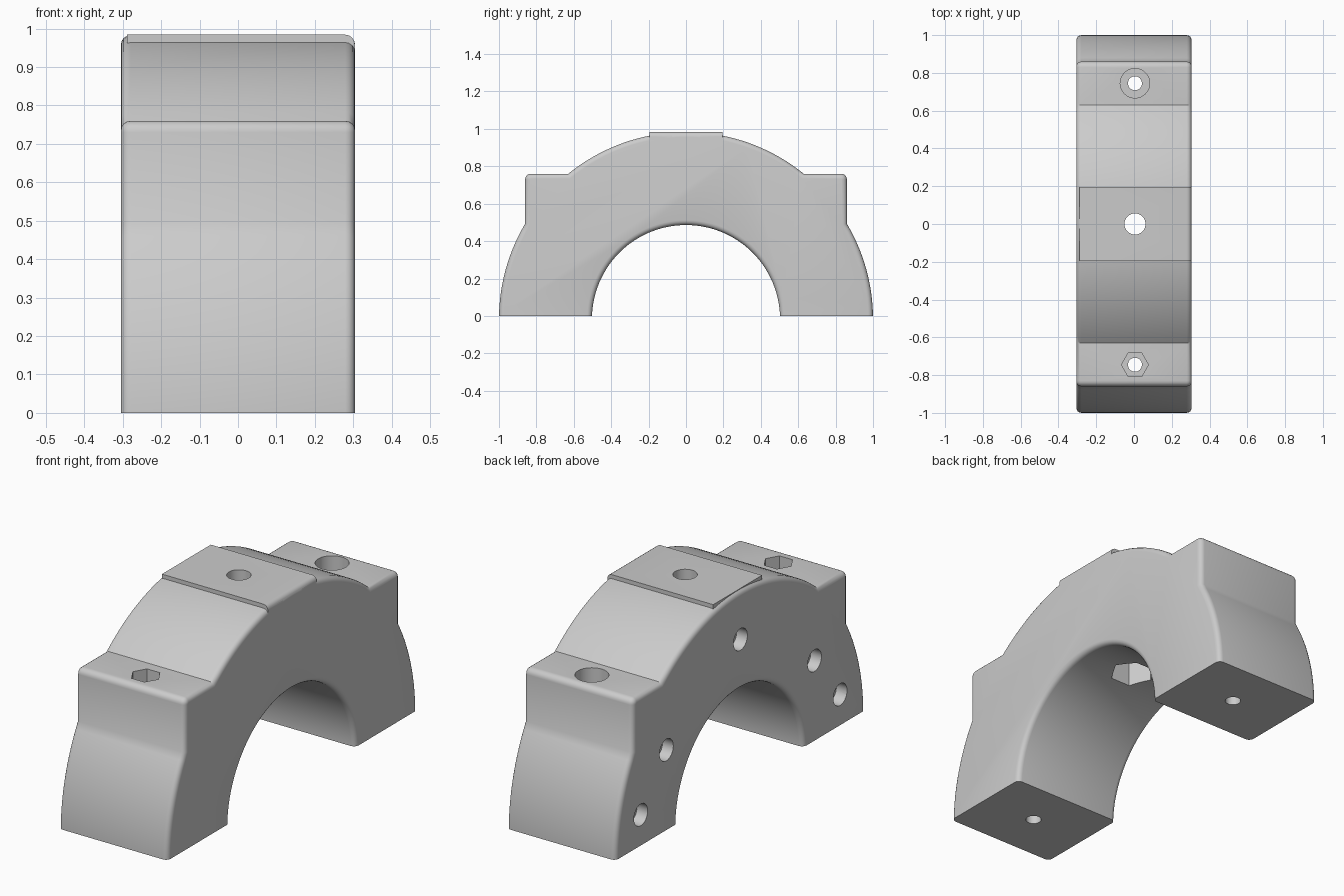
import bpy, bmesh, math
from mathutils import Matrix

if "Cube" in bpy.data.objects:
    bpy.data.objects.remove(bpy.data.objects["Cube"])

HALF_W, CZ, R_OUT, R_IN, FILLET = 0.305, -0.017, 1.0, 0.503, 0.026

grey = bpy.data.materials.new("light grey")
grey.diffuse_color = (0.6, 0.6, 0.6, 1)
grey.use_nodes = True
grey.node_tree.nodes["Principled BSDF"].inputs["Base Color"].default_value = grey.diffuse_color


def make_object(name, bm):
    bmesh.ops.recalc_face_normals(bm, faces=bm.faces)
    mesh = bpy.data.meshes.new(name)
    bm.to_mesh(mesh)
    bm.free()
    mesh.materials.append(grey)
    ob = bpy.data.objects.new(name, mesh)
    bpy.context.collection.objects.link(ob)
    return ob


def arc(r, a0, a1, n, cy=0.0, cz=CZ):
    return [(cy + r * math.cos(a0 + (a1 - a0) * i / n),
             cz + r * math.sin(a0 + (a1 - a0) * i / n)) for i in range(n + 1)]


def boolean(ob, other, operation):
    mod = ob.modifiers.new(operation, 'BOOLEAN')
    mod.operation, mod.solver, mod.object = operation, 'EXACT', other
    bpy.context.view_layer.objects.active = ob
    bpy.ops.object.modifier_apply(modifier=mod.name)
    bpy.data.objects.remove(other)


def cut(name, centre, r, length, sides=40, axis='Z'):
    """Subtract a prism or cylinder centred on the given point."""
    bm = bmesh.new()
    turn = Matrix.Rotation(math.pi / 2, 4, 'Y' if axis == 'X' else 'Z')
    bmesh.ops.create_cone(bm, cap_ends=True, segments=sides, radius1=r, radius2=r,
                          depth=length, matrix=Matrix.Translation(centre) @ turn)
    boolean(clamp, make_object(name, bm), 'DIFFERENCE')


# Half arch outline with stepped bolt shoulder, then mirrored
half = [(R_OUT, -0.1)]
half += arc(R_OUT, 0, math.acos(0.86), 14)
half += arc(0.03, 0, math.pi / 2, 5, 0.83, 0.73)
half += arc(R_OUT, math.asin(0.76 - CZ), math.pi / 2, 18)
outline = half + [(-y, z) for y, z in reversed(half[:-1])]
outline += [(-R_IN, -0.1)] + arc(R_IN, math.pi, 0, 56) + [(R_IN, -0.1)]

# Clamp body: extrude, round the side rims, trim flat at the base
bm = bmesh.new()
face = bm.faces.new([bm.verts.new((-HALF_W, y, z)) for y, z in outline])
ext = bmesh.ops.extrude_face_region(bm, geom=[face])
bmesh.ops.translate(bm, vec=(2 * HALF_W, 0, 0),
                    verts=[v for v in ext['geom'] if isinstance(v, bmesh.types.BMVert)])
bmesh.ops.recalc_face_normals(bm, faces=bm.faces)
rims = [e for e in bm.edges
        if abs(e.verts[0].co.x - e.verts[1].co.x) < 1e-5
        and max(v.co.z for v in e.verts) > -0.09]
bmesh.ops.bevel(bm, geom=rims, offset=FILLET, segments=4, profile=0.5,
                affect='EDGES', clamp_overlap=False)
cutplane = bmesh.ops.bisect_plane(bm, geom=bm.verts[:] + bm.edges[:] + bm.faces[:],
                                  plane_co=(0, 0, 0), plane_no=(0, 0, -1), clear_outer=True)
bmesh.ops.holes_fill(bm, edges=[e for e in bm.edges if e.is_boundary])
clamp = make_object("clamp_arch", bm)

# Flat pad on the crown, rounded along one end
bm = bmesh.new()
bmesh.ops.create_cube(bm, size=1, matrix=Matrix.Translation((0.0075, 0, 0.944))
                      @ Matrix.Diagonal((0.593, 0.39, 0.08, 1)))
end = [e for e in bm.edges if all(v.co.x > 0.2 and v.co.z > 0.95 for v in e.verts)]
bmesh.ops.bevel(bm, geom=end, offset=0.025, segments=4, profile=0.5, affect='EDGES')
boolean(clamp, make_object("crown_pad", bm), 'UNION')

# Bolt holes with round head recess at the back and hex nut recess at the front
for y in (-0.745, 0.745):
    cut("bolt_hole", (0.005, y, 0.4), 0.037, 1.2)
cut("bolt_head_recess", (0.005, 0.745, 0.76), 0.078, 0.4)
cut("nut_recess", (0.005, -0.745, 0.76), 0.0715, 0.3, 6)

# Crown hole with hex nut recess opening into the bore
cut("crown_hole", (0.005, 0, 0.75), 0.056, 0.8)
cut("crown_nut_recess", (0.005, 0, 0.5), 0.11, 0.2, 6)

# Shallow round sockets on the left side face
for y, z in ((0.797, 0.155), (0.592, 0.405), (0, 0.738), (-0.592, 0.405), (-0.797, 0.155)):
    cut("side_socket", (-HALF_W, y, z), 0.055, 0.12, 32, 'X')

# Smooth curved surfaces, keep edges crisp
clamp.select_set(True)
bpy.context.view_layer.objects.active = clamp
bpy.ops.object.shade_smooth_by_angle(angle=math.radians(30))
